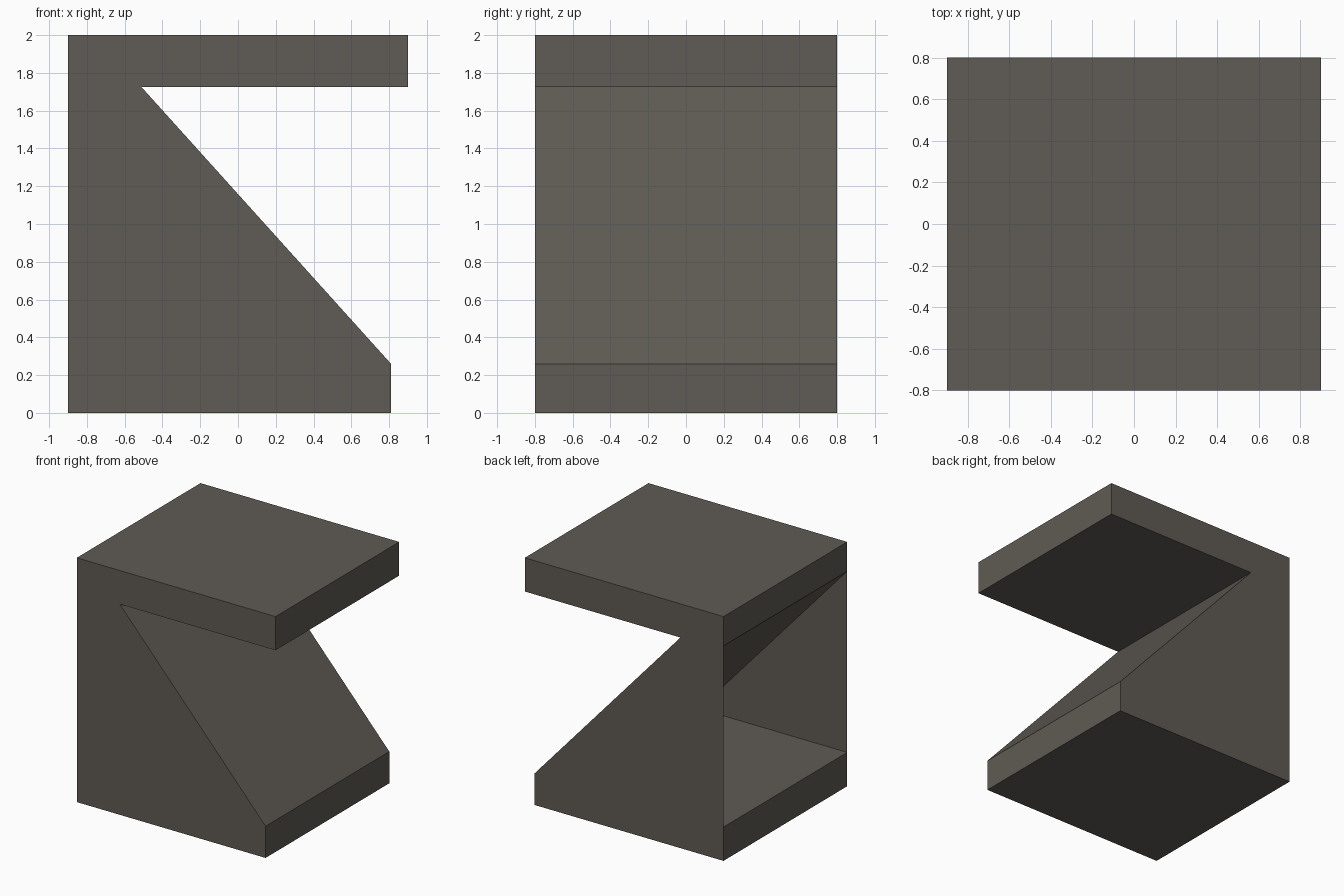
import bpy
import bmesh

cube = bpy.data.objects.get("Cube")
if cube:
    bpy.data.objects.remove(cube, do_unlink=True)

# Warm dark grey finish
colour = (0.115, 0.105, 0.09, 1)
finish = bpy.data.materials.new("warm dark grey")
finish.use_nodes = True
finish.diffuse_color = colour
finish.node_tree.nodes["Principled BSDF"].inputs["Base Color"].default_value = colour

HALF_DEPTH = 0.8
# Side outline in x and z: base, sloping support, overhanging top, open edge
outline = [(-0.9, 0), (0.81, 0), (0.81, 0.26), (-0.51, 1.724),
           (0.9, 1.724), (0.9, 2), (-0.9, 2), (-0.9, 1.76), (-0.9, 0.277)]
# Foot of the sloping underside, where it meets the compartment floor
inner_corner = (0.44, 0.277)

bm = bmesh.new()


def pair(point):
    """Front and back vertices for one profile point."""
    x, z = point
    return [bm.verts.new((x, y, z)) for y in (-HALF_DEPTH, HALF_DEPTH)]


rim = [pair(p) for p in outline]
inner = pair(inner_corner)

# Thin side panels, closing the compartment at front and back
bm.faces.new([front for front, back in rim])
bm.faces.new([back for front, back in reversed(rim)])

# Slabs, slope and the compartment open towards -x
path = rim[:-1] + [inner, rim[-1]]
for a, b in zip(path, path[1:] + path[:1]):
    bm.faces.new((a[0], a[1], b[1], b[0]))

mesh = bpy.data.meshes.new("side_table_body")
bm.to_mesh(mesh)
bm.free()
mesh.materials.append(finish)
table = bpy.data.objects.new("side_table_body", mesh)
bpy.context.collection.objects.link(table)
